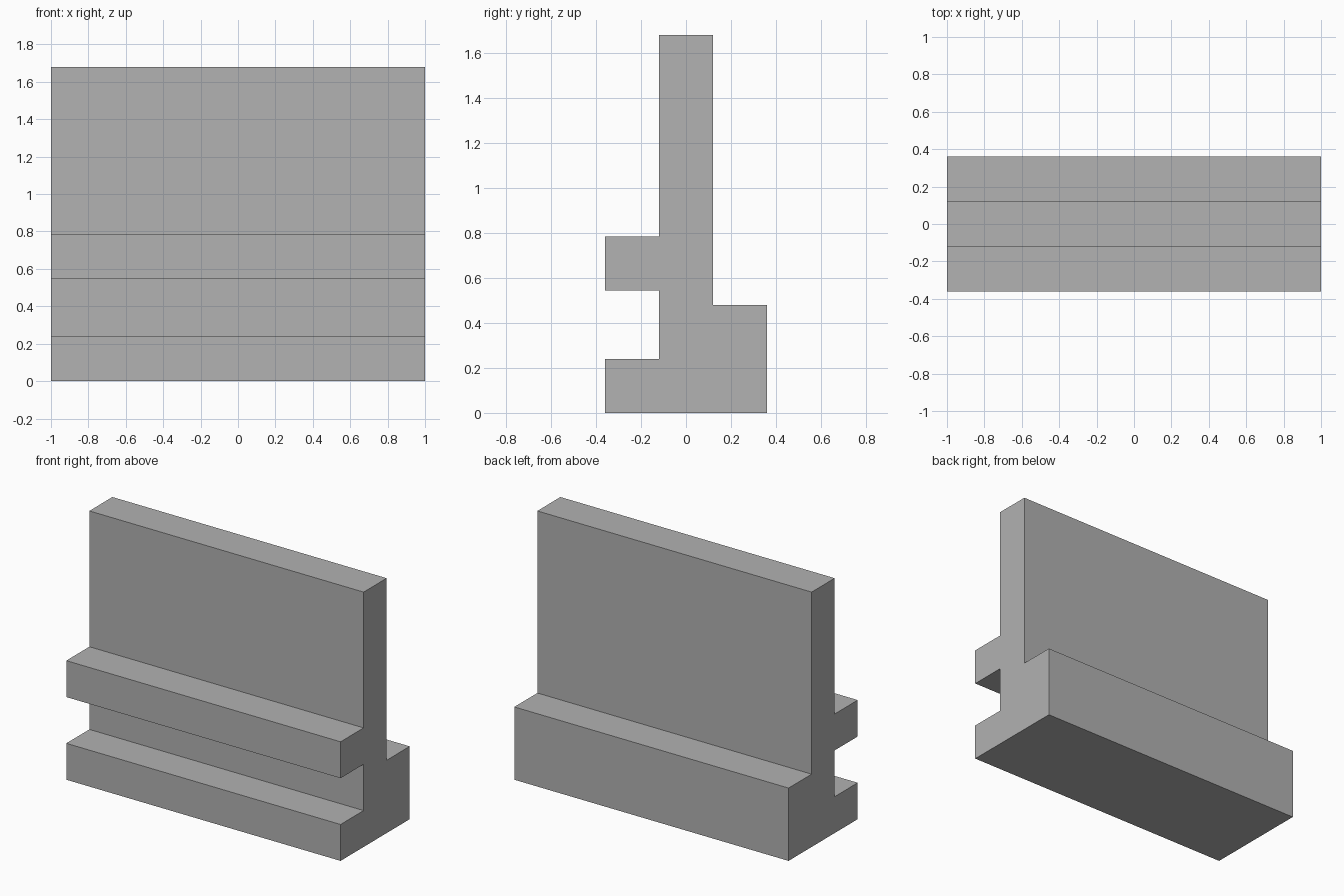
import bpy
import bmesh

cube = bpy.data.objects.get("Cube")
if cube:
    bpy.data.objects.remove(cube, do_unlink=True)

# Plain grey material
GREY = (0.445, 0.445, 0.445, 1)
grey = bpy.data.materials.new("plain_grey")
grey.use_nodes = True
grey.diffuse_color = GREY
grey.node_tree.nodes["Principled BSDF"].inputs["Base Color"].default_value = GREY

# Main dimensions
HALF_LENGTH = 1.0
WALL = 0.12      # half thickness of the upright wall
DEPTH = 0.36     # half depth of the base
HEIGHT = 1.68
LIP_TOP = 0.24
RAIL_BOTTOM, RAIL_TOP = 0.545, 0.785
STEP_TOP = 0.48

# Cross-section (y, z): base, back step, wall, front rail, front lip
profile = [
    (-DEPTH, 0), (DEPTH, 0),
    (DEPTH, STEP_TOP), (WALL, STEP_TOP),
    (WALL, HEIGHT), (-WALL, HEIGHT),
    (-WALL, RAIL_TOP), (-DEPTH, RAIL_TOP),
    (-DEPTH, RAIL_BOTTOM), (-WALL, RAIL_BOTTOM),
    (-WALL, LIP_TOP), (-DEPTH, LIP_TOP),
]

# Extrude the section along x into one solid
bm = bmesh.new()
end = bm.faces.new([bm.verts.new((-HALF_LENGTH, y, z)) for y, z in profile])
extruded = bmesh.ops.extrude_face_region(bm, geom=[end], use_keep_orig=True)
moved = [v for v in extruded["geom"] if isinstance(v, bmesh.types.BMVert)]
bmesh.ops.translate(bm, verts=moved, vec=(2 * HALF_LENGTH, 0, 0))
bmesh.ops.recalc_face_normals(bm, faces=bm.faces)

mesh = bpy.data.meshes.new("wall_section")
bm.to_mesh(mesh)
bm.free()
mesh.materials.append(grey)
wall = bpy.data.objects.new("wall_section", mesh)
bpy.context.collection.objects.link(wall)
